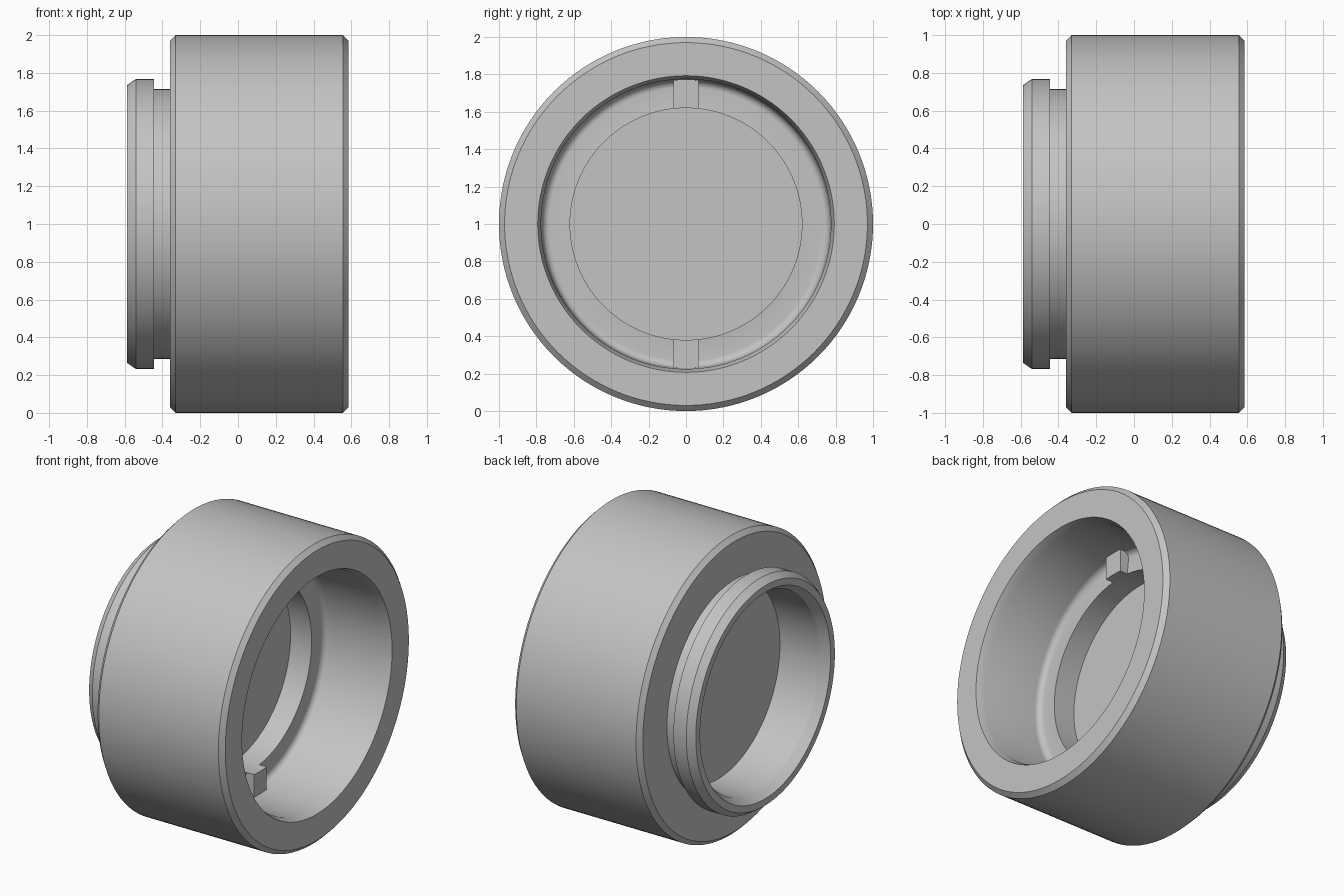
import bpy, bmesh, math

cube = bpy.data.objects.get("Cube")
if cube:
    bpy.data.objects.remove(cube, do_unlink=True)

SEGMENTS = 128
CENTRE_Z = 1.0

grey = bpy.data.materials.new("satin grey")
grey.use_nodes = True
colour = (0.55, 0.55, 0.55, 1)
grey.diffuse_color = colour
grey.node_tree.nodes["Principled BSDF"].inputs["Base Color"].default_value = colour


def finish(bm, name):
    bmesh.ops.remove_doubles(bm, verts=bm.verts, dist=1e-5)
    bmesh.ops.recalc_face_normals(bm, faces=bm.faces)
    mesh = bpy.data.meshes.new(name)
    bm.to_mesh(mesh)
    bm.free()
    mesh.materials.append(grey)
    obj = bpy.data.objects.new(name, mesh)
    obj.location.z = CENTRE_Z
    bpy.context.collection.objects.link(obj)
    bpy.ops.object.select_all(action='DESELECT')
    obj.select_set(True)
    bpy.context.view_layer.objects.active = obj
    bpy.ops.object.shade_smooth_by_angle(angle=math.radians(25))
    return obj


def lathe(name, profile):
    """Revolve (x, radius) points around the x axis."""
    bm = bmesh.new()
    verts = [bm.verts.new((x, 0, r)) for x, r in profile]
    edges = [bm.edges.new(pair) for pair in zip(verts, verts[1:])]
    bmesh.ops.spin(bm, geom=verts + edges, cent=(0, 0, 0), axis=(1, 0, 0),
                   angle=math.tau, steps=SEGMENTS, use_merge=True)
    return finish(bm, name)


def lug(name, side):
    """Parallel-sided key with curved inner and outer faces."""
    ys = [-0.068 + 0.136 * i / 6 for i in range(7)]
    outline = [(y, math.sqrt(0.62 ** 2 - y * y)) for y in ys]
    outline += [(y, math.sqrt(0.78 ** 2 - y * y)) for y in reversed(ys)]
    bm = bmesh.new()
    face = bm.faces.new([bm.verts.new((0.165, y, side * z)) for y, z in outline])
    ext = bmesh.ops.extrude_face_region(bm, geom=[face])
    moved = [v for v in ext["geom"] if isinstance(v, bmesh.types.BMVert)]
    bmesh.ops.translate(bm, verts=moved, vec=(-0.13, 0, 0))
    return finish(bm, name)


# Rounded corner between the wide bore and the inner ledge
fillet = [(0.14 - 0.04 * math.sin(a), 0.73 + 0.04 * math.cos(a))
          for a in (i * math.pi / 12 for i in range(7))]

# Solid turned body: wide bore on +x, collar with a narrower bore on -x
body_profile = (
    [(-0.045, 0), (-0.045, 0.62), (0.11, 0.62)]          # web and ledge
    + fillet[::-1]
    + [(0.53, 0.775), (0.585, 0.793), (0.585, 0.97),     # bore mouth and rim
       (0.555, 1.0), (-0.33, 1.0), (-0.36, 0.97),        # chamfered barrel
       (-0.36, 0.715), (-0.445, 0.715),                  # neck
       (-0.445, 0.768), (-0.54, 0.768), (-0.587, 0.735),  # collar
       (-0.587, 0.69), (-0.53, 0.655),                   # collar mouth
       (-0.24, 0.65), (-0.24, 0)])                       # rear bore floor
lathe("turned_body", body_profile)

# Two opposite keys standing on the ledge
for name, side in (("upper_lug", 1), ("lower_lug", -1)):
    lug(name, side)
